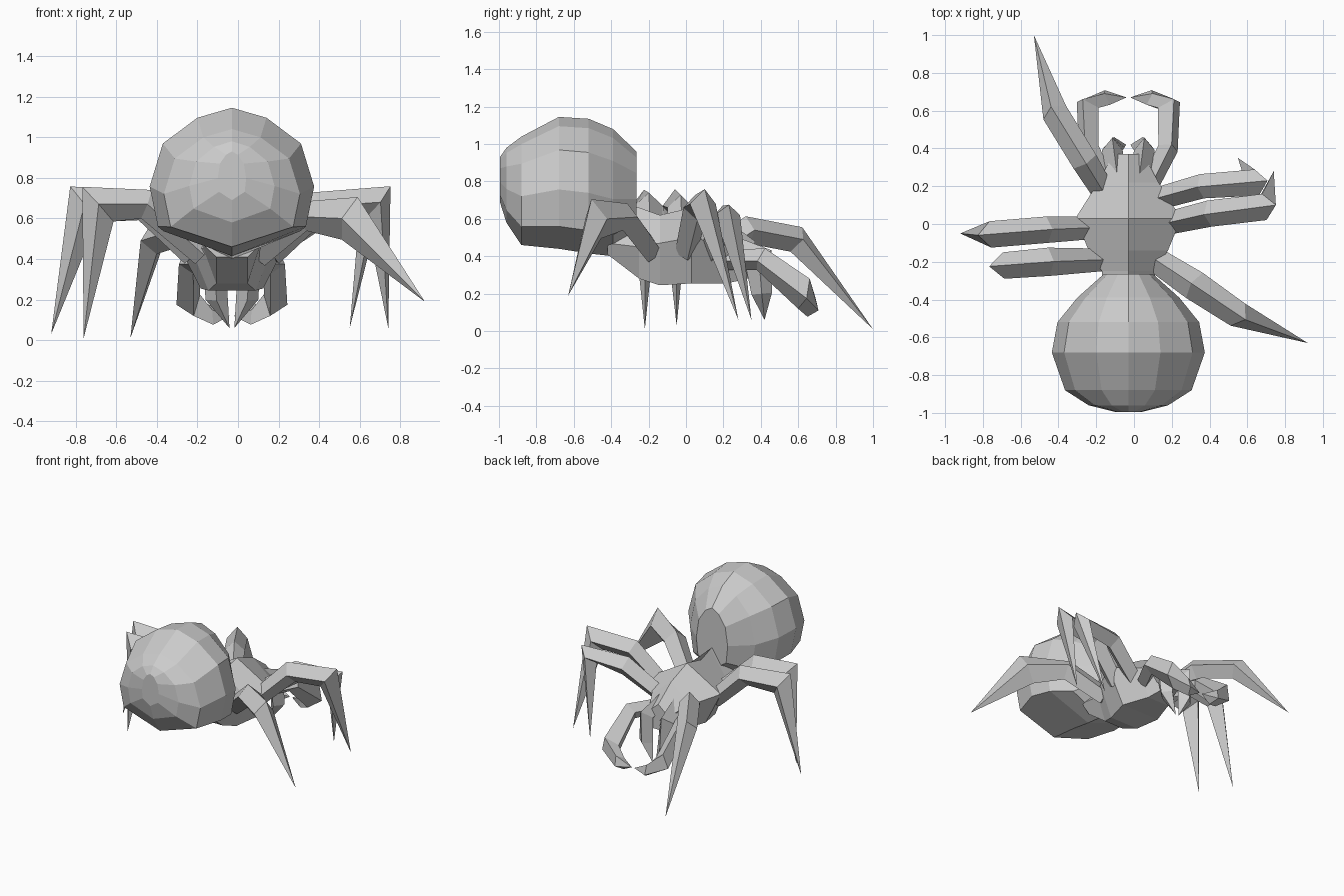
import bpy, bmesh
from mathutils import Vector

CX = -0.03  # body axis is slightly off centre


def loft(name, rings):
    """Skin a list of vertex rings (a ring of one point makes a tip)."""
    bm = bmesh.new()
    loops = [[bm.verts.new(p) for p in r] for r in rings]
    for a, b in zip(loops, loops[1:]):
        n = max(len(a), len(b))
        for i in range(n):
            j = (i + 1) % n
            if len(b) == 1:
                bm.faces.new((a[i], a[j], b[0]))
            else:
                bm.faces.new((a[i], a[j], b[j], b[i]))
    for end in (loops[0], loops[-1]):
        if len(end) > 2:
            bm.faces.new(end)
    bmesh.ops.recalc_face_normals(bm, faces=bm.faces)
    me = bpy.data.meshes.new(name)
    bm.to_mesh(me)
    bm.free()
    ob = bpy.data.objects.new(name, me)
    bpy.context.collection.objects.link(ob)
    return ob


def limb(name, pts, radii, side):
    """Four-sided tapering limb; radii = (sideways, in bend plane), ends in a tip."""
    pts = [Vector(p) for p in pts]
    side = Vector(side).normalized()
    rings = []
    for i, (p, (ru, rv)) in enumerate(zip(pts, radii)):
        t = (pts[i + 1] - p).normalized()
        if i:
            t += (p - pts[i - 1]).normalized()
        v = side.cross(t).normalized()
        rings.append([p + v * rv, p + side * ru, p - v * rv, p - side * ru])
    return loft(name, rings + [[pts[-1]]])


# Abdomen: one cross-section, scaled along y (y, half width, top z, bottom z)
half = [(0.42, 0.86), (0.84, 0.5), (1, -0.1), (0.9, -0.66)]
section = [(0, 1)] + half + [(0, -1)] + [(-x, z) for x, z in reversed(half)]
rings = []
for y, w, zt, zb in [(-0.995, 0.07, 0.93, 0.69), (-0.96, 0.21, 0.98, 0.58), (-0.88, 0.335, 1.04, 0.46),
                     (-0.68, 0.405, 1.145, 0.44), (-0.52, 0.375, 1.135, 0.415),
                     (-0.39, 0.27, 1.08, 0.40), (-0.265, 0.13, 0.96, 0.5)]:
    rings.append([(CX + w * x, y, (zt + zb) / 2 + z * (zt - zb) / 2) for x, z in section])
loft("abdomen", rings)

# Thorax and head: (y, half width, top z, side z, bottom z)
rings = []
for y, w, zt, zs, zb in [(-0.42, 0.14, 0.68, 0.47, 0.41), (-0.25, 0.14, 0.66, 0.45, 0.28),
                         (-0.14, 0.21, 0.62, 0.47, 0.245), (0.03, 0.28, 0.66, 0.50, 0.255),
                         (0.22, 0.16, 0.59, 0.46, 0.255), (0.37, 0.08, 0.48, 0.41, 0.29)]:
    rings.append([(CX, y, zt), (CX + w, y, zs), (CX + w * 0.55, y, zb),
                  (CX - w * 0.55, y, zb), (CX - w, y, zs)])
loft("thorax", rings)

# Fangs and feelers, mirrored about the body axis
for s, tag in ((1, "right"), (-1, "left")):
    def m(pts):
        return [(CX + s * x, y, z) for x, y, z in pts]
    limb("fang_" + tag,
         m([(0.06, 0.24, 0.43), (0.085, 0.39, 0.38), (0.075, 0.405, 0.2), (0.012, 0.42, 0.06)]),
         [(0.05, 0.08), (0.055, 0.085), (0.055, 0.055)], (1, 0, 0))
    limb("feeler_" + tag,
         m([(0.12, 0.22, 0.38), (0.21, 0.40, 0.385), (0.215, 0.63, 0.2),
            (0.11, 0.67, 0.13), (0.01, 0.67, 0.12)]),
         [(0.06, 0.05), (0.065, 0.055), (0.09, 0.065), (0.06, 0.045)], (s * 0.3, 0.35, 0.9))

# Six legs: hip, thigh, knee, tip, hip radius, thigh width, knee depth
legs = {
    "left_front_leg": ((-0.15, 0.15, 0.42), (-0.26, 0.33, 0.54), (-0.42, 0.59, 0.49), (-0.53, 1.0, 0.01), 0.06, 0.07, 0.075),
    "left_middle_leg": ((-0.22, -0.02, 0.42), (-0.46, -0.03, 0.66), (-0.76, -0.055, 0.67), (-0.92, -0.05, 0.03), 0.06, 0.07, 0.11),
    "left_rear_leg": ((-0.17, -0.19, 0.42), (-0.45, -0.2, 0.67), (-0.69, -0.22, 0.67), (-0.76, -0.22, 0.01), 0.06, 0.075, 0.115),
    "right_front_leg": ((0.11, 0.13, 0.42), (0.36, 0.2, 0.60), (0.65, 0.22, 0.62), (0.55, 0.35, 0.06), 0.06, 0.065, 0.08),
    "right_middle_leg": ((0.16, 0.0, 0.42), (0.40, 0.055, 0.66), (0.69, 0.09, 0.68), (0.74, 0.28, 0.06), 0.06, 0.07, 0.1),
    "right_rear_leg": ((0.1, -0.18, 0.42), (0.32, -0.325, 0.61), (0.55, -0.48, 0.60), (0.92, -0.63, 0.19), 0.065, 0.08, 0.115),
}
for name, (hip, thigh, knee, tip, h, w, d) in legs.items():
    run = Vector(knee) - Vector(hip)
    limb(name, [hip, thigh, knee, tip],
         [(h, h), (w, 0.075), (0.07, d)], (-run.y, run.x, 0))
